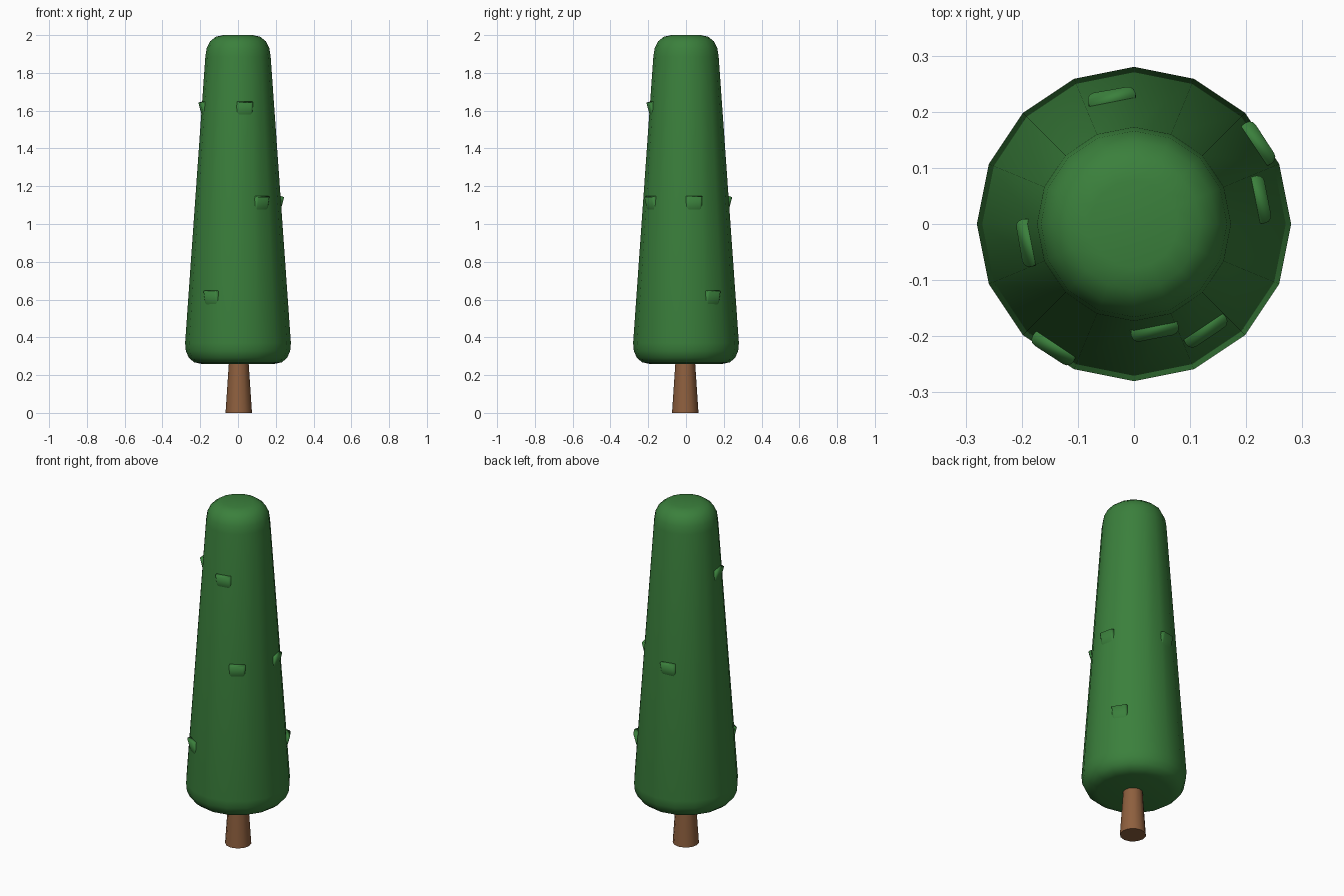
import bpy
import bmesh
import math
from mathutils import Matrix

cube = bpy.data.objects.get("Cube")
if cube:
    bpy.data.objects.remove(cube, do_unlink=True)


def make_material(name, color):
    mat = bpy.data.materials.new(name)
    mat.use_nodes = True
    mat.diffuse_color = color
    mat.node_tree.nodes["Principled BSDF"].inputs["Base Color"].default_value = color
    return mat


def add_object(name, bm, mat, smooth=True):
    bmesh.ops.recalc_face_normals(bm, faces=bm.faces)
    mesh = bpy.data.meshes.new(name)
    bm.to_mesh(mesh)
    bm.free()
    for poly in mesh.polygons:
        poly.use_smooth = smooth
    mesh.materials.append(mat)
    obj = bpy.data.objects.new(name, mesh)
    bpy.context.collection.objects.link(obj)
    return obj


def lathe(profile, sides):
    """Stack rings of (radius, height) into a closed solid."""
    bm = bmesh.new()
    rings = []
    for r, z in profile:
        angles = [math.tau * i / sides for i in range(sides)]
        rings.append([bm.verts.new((r * math.cos(a), r * math.sin(a), z)) for a in angles])
    for low, high in zip(rings, rings[1:]):
        for i in range(sides):
            j = (i + 1) % sides
            bm.faces.new((low[i], low[j], high[j], high[i]))
    bm.faces.new(rings[0])
    bm.faces.new(rings[-1])
    return bm


leaf_green = make_material("leaf green", (0.043, 0.215, 0.045, 1))
bark_brown = make_material("bark brown", (0.27, 0.115, 0.048, 1))

# Trunk: slim tapered post running up into the foliage
trunk = add_object("trunk", lathe([(0.07, 0), (0.05, 0.3)], 12), bark_brown)
trunk.location = (0.004, -0.004, 0)
bpy.ops.object.select_all(action="DESELECT")
trunk.select_set(True)
bpy.context.view_layer.objects.active = trunk
bpy.ops.object.shade_smooth_by_angle(angle=math.radians(40))

# Foliage: tall tapered column with rounded ends
foliage_profile = [
    (0.195, 0.26), (0.232, 0.268), (0.26, 0.291), (0.276, 0.327), (0.28, 0.37),
    (0.173, 1.885), (0.166, 1.93), (0.148, 1.967), (0.118, 1.991), (0.078, 2.0),
]
add_object("foliage", lathe(foliage_profile, 16), leaf_green)

# Leaf tufts: small rounded flaps tilted out at the bottom, as (angle, height)
tufts = [(237, 0.6), (33, 0.6), (-56, 1.1), (11, 1.1), (100, 1.1), (-79, 1.6), (190, 1.6)]
for index, (angle, height) in enumerate(tufts):
    bm = bmesh.new()
    bmesh.ops.create_cube(bm, size=1, matrix=Matrix.Diagonal((0.03, 0.086, 0.085, 1)))
    bottom = [e for e in bm.edges if all(v.co.z < 0 for v in e.verts)
              or abs(e.verts[0].co.z - e.verts[1].co.z) > 0.05]
    bmesh.ops.bevel(bm, geom=bottom, offset=0.013, segments=3, profile=0.5, affect="EDGES")
    tuft = add_object(f"leaf_tuft_{index + 1}", bm, leaf_green)
    radius = 0.28 - 0.0706 * (height - 0.37)
    tuft.matrix_world = (Matrix.Rotation(math.radians(angle), 4, "Z")
                         @ Matrix.Translation((radius - 0.011, 0, height + 0.005))
                         @ Matrix.Rotation(math.radians(15), 4, "Y"))
